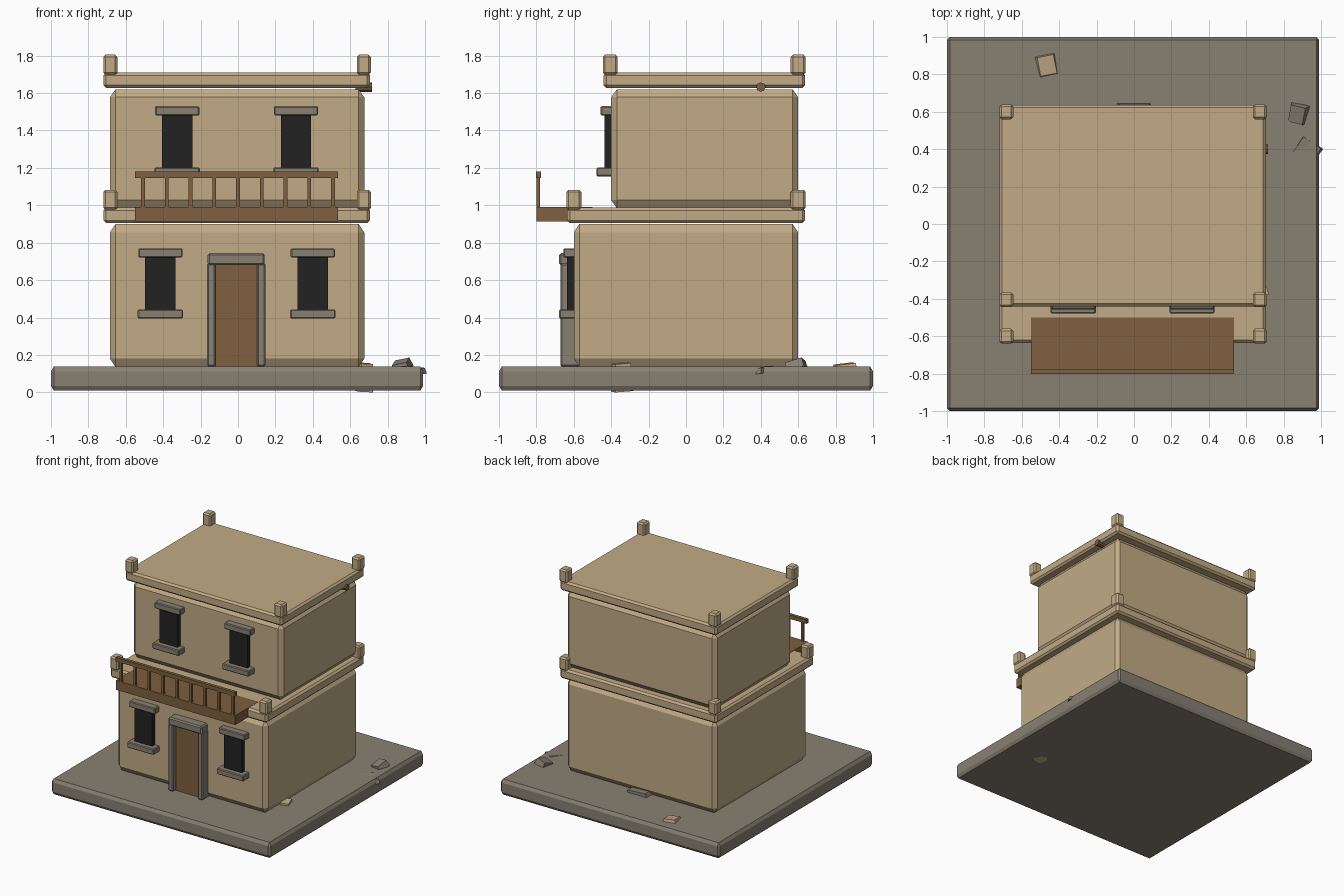
import bpy, bmesh
from mathutils import Vector, Euler

if "Cube" in bpy.data.objects:
    bpy.data.objects.remove(bpy.data.objects["Cube"])


def material(name, rgb):
    m = bpy.data.materials.new(name)
    m.diffuse_color = (*rgb, 1)
    m.use_nodes = True
    m.node_tree.nodes["Principled BSDF"].inputs["Base Color"].default_value = m.diffuse_color
    return m


SAND = material("sandstone", (0.54, 0.41, 0.24))
STONE = material("grey stone", (0.246, 0.216, 0.17))
WOOD = material("brown wood", (0.21, 0.115, 0.05))
DARK = material("dark opening", (0.016, 0.016, 0.016))


def finish(name, bm, mat):
    bmesh.ops.recalc_face_normals(bm, faces=bm.faces)
    me = bpy.data.meshes.new(name)
    bm.to_mesh(me)
    bm.free()
    me.materials.append(mat)
    ob = bpy.data.objects.new(name, me)
    bpy.context.collection.objects.link(ob)
    return ob


def box(name, mat, xs, ys, zs, bevel=None):
    """Box between limits; bevel gives the chamfer width along each axis."""
    bm = bmesh.new()
    bmesh.ops.create_cube(bm, size=2)
    if bevel:
        bmesh.ops.bevel(bm, geom=bm.edges[:], offset=0.2, segments=1,
                        affect='EDGES', profile=0.5)
    if isinstance(bevel, (int, float)):
        bevel = (bevel,) * 3
    for v in bm.verts:
        for i, (lo, hi) in enumerate((xs, ys, zs)):
            half = (hi - lo) / 2
            inner = abs(v.co[i]) < 0.95
            reach = half - (bevel[i] if inner else 0)
            v.co[i] = (lo + hi) / 2 + (reach if v.co[i] > 0 else -reach)
    return finish(name, bm, mat)


def shard(name, mat, center, size, rot):
    """Broken wedge-shaped chunk."""
    bm = bmesh.new()
    bmesh.ops.create_cube(bm, size=1)
    turn = Euler(rot).to_matrix()
    for v in bm.verts:
        if v.co.z > 0:
            v.co.x *= 0.8
            v.co.y = v.co.y * 0.85 + 0.04
        v.co = turn @ Vector(a * b for a, b in zip(v.co, size)) + Vector(center)
    return finish(name, bm, mat)


# Ground plate and the two storeys
box("ground_plate", STONE, (-1, 0.99), (-1, 1), (0.01, 0.137), (0.015, 0.015, 0.025))
box("lower_storey", SAND, (-0.685, 0.675), (-0.6, 0.6), (0.135, 0.9), (0.03, 0.03, 0.045))
box("upper_storey", SAND, (-0.685, 0.675), (-0.4, 0.6), (0.985, 1.62), (0.03, 0.03, 0.042))

# Overhanging slabs with corner posts
for name, y0, z in (("terrace", -0.635, 0.905), ("roof", -0.44, 1.627)):
    box(name + "_slab", SAND, (-0.72, 0.705), (y0, 0.637), (z, z + 0.083), 0.015)
    for px in (-0.72, 0.635):
        for py in (y0 - 0.005, 0.56):
            box(name + "_corner_post", SAND, (px, px + 0.075), (py, py + 0.08),
                (z + 0.07, z + 0.178), 0.012)


# Windows: dark opening, lintel and sill
def window(cx, wall, z):
    box("window_opening", DARK, (cx - 0.081, cx + 0.081), (wall - 0.037, wall + 0.03), (z, z + 0.285))
    box("window_lintel", STONE, (cx - 0.118, cx + 0.118), (wall - 0.056, wall + 0.03),
        (z + 0.28, z + 0.33), 0.006)
    box("window_sill", STONE, (cx - 0.121, cx + 0.121), (wall - 0.078, wall + 0.03),
        (z - 0.045, z + 0.003), 0.006)


for cx, wall, z in ((-0.325, -0.4, 1.2), (0.31, -0.4, 1.2),
                    (-0.415, -0.6, 0.44), (0.4, -0.6, 0.44)):
    window(cx, wall, z)

# Door with stone frame
box("door", WOOD, (-0.122, 0.105), (-0.635, -0.57), (0.138, 0.69))
for x0 in (-0.165, 0.102):
    box("door_jamb", STONE, (x0, x0 + 0.044), (-0.672, -0.57), (0.138, 0.69), 0.008)
box("door_lintel", STONE, (-0.162, 0.143), (-0.678, -0.57), (0.68, 0.745), 0.01)

# Balcony with railing
box("balcony_floor", WOOD, (-0.55, 0.535), (-0.8, -0.5), (0.913, 0.99))
box("balcony_rail", WOOD, (-0.552, 0.535), (-0.803, -0.776), (1.147, 1.18))
for i in range(9):
    cx = -0.508 + 0.127 * i
    box("baluster", WOOD, (cx - 0.01, cx + 0.01), (-0.8, -0.78), (0.98, 1.15))

# Water spout on the right side
bm = bmesh.new()
bmesh.ops.create_cone(bm, cap_ends=True, segments=8, radius1=0.025, radius2=0.025, depth=0.09)
turn = Euler((0, 1.5708, 0)).to_matrix()
for v in bm.verts:
    v.co = turn @ v.co + Vector((0.672, 0.4, 1.632))
finish("water_spout", bm, WOOD)

# Scattered rubble
shard("rubble_back", SAND, (-0.465, 0.845, 0.137), (0.11, 0.12, 0.03), (0.12, 0.05, 0.2))
shard("rubble_right", STONE, (0.875, 0.585, 0.14), (0.1, 0.11, 0.05), (0.3, -0.2, -0.25))
shard("rubble_edge", STONE, (0.92, 0.39, 0.119), (0.14, 0.12, 0.03), (0.05, 0.1, -0.6))
shard("rubble_front", SAND, (0.675, -0.345, 0.08), (0.08, 0.1, 0.15), (0.08, 0.05, 0.3))
shard("rubble_wall", STONE, (0.0, 0.6, 0.135), (0.2, 0.09, 0.05), (0.0, 0.06, 0.0))
